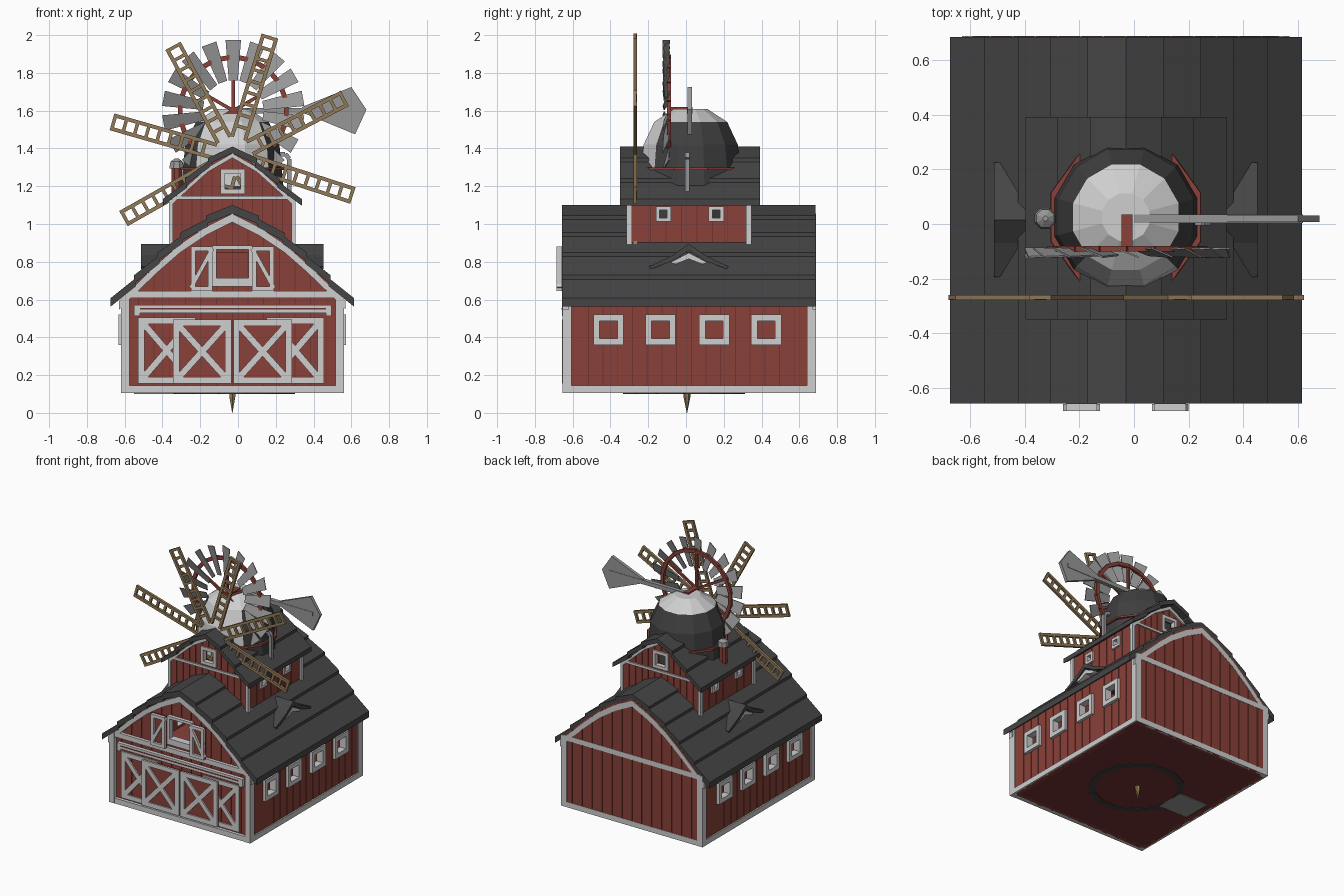
import bpy, bmesh
from math import sin, cos, radians, tau
from mathutils import Vector

if "Cube" in bpy.data.objects:
    bpy.data.objects.remove(bpy.data.objects["Cube"])

CX, CY = -0.03, 0.015


def material(name, r, g, b):
    m = bpy.data.materials.new(name)
    m.use_nodes = True
    m.diffuse_color = (r, g, b, 1)
    m.node_tree.nodes["Principled BSDF"].inputs["Base Color"].default_value = (r, g, b, 1)
    return m


RED = material("barn red", .25, .052, .04)
DARK_RED = material("dark red", .16, .034, .028)
WHITE = material("white trim", .62, .62, .62)
ROOF = material("charcoal roof", .06, .06, .06)
DARK = material("dark tower", .05, .05, .05)
METAL = material("grey metal", .31, .31, .31)
WOOD = material("wood", .29, .195, .095)


# A piece is a flat outline plus the vector it is extruded along
def prism(axis, pts, a, b):
    if axis == "y":
        return [Vector((u, a, v)) for u, v in pts], Vector((0, b - a, 0))
    if axis == "x":
        return [Vector((a, u, v)) for u, v in pts], Vector((b - a, 0, 0))
    return [Vector((u, v, a)) for u, v in pts], Vector((0, 0, b - a))


def rect(axis, u0, u1, v0, v1, a, b):
    return prism(axis, [(u0, v0), (u1, v0), (u1, v1), (u0, v1)], a, b)


def bar(p, q, w, a, b, axis="y"):
    p, q = Vector(p), Vector(q)
    n = Vector((p.y - q.y, q.x - p.x)).normalized() * w / 2
    return prism(axis, [p - n, q - n, q + n, p + n], a, b)


def frame(axis, u0, u1, v0, v1, w, a, b):
    return [rect(axis, u0, u0 + w, v0, v1, a, b), rect(axis, u1 - w, u1, v0, v1, a, b),
            rect(axis, u0 + w, u1 - w, v0, v0 + w, a, b), rect(axis, u0 + w, u1 - w, v1 - w, v1, a, b)]


def finish(name, bm, mats):
    bmesh.ops.recalc_face_normals(bm, faces=bm.faces)
    me = bpy.data.meshes.new(name)
    bm.to_mesh(me)
    bm.free()
    for m in mats:
        me.materials.append(m)
    bpy.context.collection.objects.link(bpy.data.objects.new(name, me))


def build(name, mat, pieces):
    bm = bmesh.new()
    for pts, off in pieces:
        a = [bm.verts.new(p) for p in pts]
        b = [bm.verts.new(p + off) for p in pts]
        bm.faces.new(a)
        bm.faces.new(b[::-1])
        for i in range(len(a)):
            j = (i + 1) % len(a)
            bm.faces.new((a[i], b[i], b[j], a[j]))
    finish(name, bm, [mat])


def lathe(name, mats, x, y, profile, n=12, rule=lambda c: 0):
    bm = bmesh.new()
    rings = [[bm.verts.new((x + r * cos(tau * (i + .5) / n), y + r * sin(tau * (i + .5) / n), z))
              for i in range(n)] for r, z in profile]
    for lo, hi in zip(rings, rings[1:]):
        for i in range(n):
            j = (i + 1) % n
            bm.faces.new((lo[i], lo[j], hi[j], hi[i]))
    bm.faces.new(rings[-1])
    bm.faces.new(rings[0][::-1])
    for f in bm.faces:
        f.material_index = rule(f.calc_center_median())
    finish(name, bm, mats)


def height(profile, d):
    d = abs(d)
    for (d0, z0), (d1, z1) in zip(profile, profile[1:]):
        if d <= d1:
            return z0 + (z1 - z0) * (d - d0) / (d1 - d0)
    return profile[-1][1]


# Vertical boards with recessed dark gaps, left open at the given openings
def board_wall(name, axis, u0, u1, lo, top, openings, face, inward, step=.08, gap=.005):
    count = round((u1 - u0) / step)
    cuts = {round(u0 + (u1 - u0) * i / count + s, 4) for i in range(1, count) for s in (-gap / 2, gap / 2)}
    cuts |= {u0, u1} | {u for o in openings for u in o[:2]}
    cuts = sorted(cuts)
    boards, gaps = [], []
    for a, b in zip(cuts, cuts[1:]):
        m = (a + b) / 2
        k = (m - u0) / (u1 - u0) * count
        groove = abs(k - round(k)) * (u1 - u0) / count < gap / 2 and 0 < round(k) < count
        spans, base = [], lo
        for o in openings:
            if o[0] < m < o[1]:
                spans.append((base, base, o[2], o[2]))
                base = o[3]
        spans.append((base, base, top(b), top(a)))
        f = face + inward * .006 if groove else face
        for z in spans:
            piece = prism(axis, list(zip((a, b, b, a), z)), f, face + inward * .035)
            (gaps if groove else boards).append(piece)
    build(name, RED, boards)
    build(name + "_gaps", DARK_RED, gaps)


# Stepped roof boards on both sides of the ridge
def board_roof(name, profile, y0, y1, t):
    pieces = []
    for s in (1, -1):
        for (d0, z0), (d1, z1) in zip(profile, profile[1:]):
            a = max(d0 - .01, 0)
            pts = [(a, z0), (d1, z1 + .014), (d1, z1 + .014 - t), (a, z0 - t)]
            pieces.append(prism("y", [(CX + s * d, z) for d, z in pts], y0, y1))
    build(name, ROOF, pieces)


def barge(profile, drop, w, end, a, b):
    ds = [d for d, z in profile if d < end] + [end]
    out = []
    for s in (1, -1):
        for p, q in zip(ds, ds[1:]):
            zp, zq = height(profile, p) - drop, height(profile, q) - drop
            out.append(prism("y", [(CX + s * p, zp), (CX + s * q, zq),
                                   (CX + s * q, zq - w), (CX + s * p, zp - w)], a, b))
    return out


# Main barn
MAIN = [(0, 1.1), (.14, 1.03), (.275, .94), (.395, .835), (.52, .715), (.645, .593)]
HALF, FRONT, BACK, BASE = .58, -.63, .686, .105
main_top = lambda x: height(MAIN, x - CX) - .03
loft = (-.13, .07, .69, .87)
wins = [(c - .05, c + .05, .39, .49) for c in (-.41, -.135, .15, .425)]
board_wall("front_wall", "y", CX - HALF, CX + HALF, BASE, main_top, [loft], FRONT, 1)
board_wall("back_wall", "y", CX - HALF, CX + HALF, BASE, main_top, [], BACK, -1)
build("floor", DARK_RED, [rect("z", CX - HALF, CX + HALF, FRONT, BACK, BASE, BASE + .02)])
build("inner_room", RED, [rect("z", CX - .25, CX + .25, -.53, .55, .12, .62)])
trim = []
for s, side in ((1, "left"), (-1, "right")):
    board_wall(side + "_wall", "x", FRONT + .035, BACK - .035, BASE, lambda y: .63, wins, CX + s * HALF, -s)
    edge = sorted((CX + s * .545, CX + s * .59))
    for a, b in ((-.655, -.605), (.64, .688)):
        trim.append(rect("z", *edge, a, b, BASE, .64))
    trim.append(rect("x", -.605, .64, BASE, .145, CX + s * .57, CX + s * .59))
    for a, b, c, d in wins:
        trim += frame("x", a - .03, b + .03, c - .03, d + .03, .033, CX + s * .55, CX + s * .602)
for a, b in ((-.653, -.62), (.67, .688)):
    trim += barge(MAIN, .045, .045, .6, a, b)
    trim.append(rect("y", CX - .57, CX + .57, .607, .645, a, b))
    trim.append(rect("y", CX - .55, CX + .55, BASE, .145, a, b))
build("barn_trim", WHITE, trim)
board_roof("barn_roof", MAIN, -.657, .685, .045)

# Sliding doors with cross braces, rail above
def braced_door(x0, x1, z0, z1, a, b):
    e = .017
    return frame("y", x0, x1, z0, z1, .034, a, b) + [
        bar((x0 + e, z0 + e), (x1 - e, z1 - e), .034, a, b),
        bar((x0 + e, z1 - e), (x1 - e, z0 + e), .034, a, b)]

build("outer_doors", WHITE, braced_door(-.53, -.225, .155, .505, -.64, -.628)
      + braced_door(.15, .455, .155, .505, -.64, -.628))
inner = ((-.345, -.035), (-.025, .285))
build("inner_door_panels", RED, [rect("y", a, b, .155, .495, -.646, -.64) for a, b in inner])
build("inner_doors", WHITE, [p for a, b in inner for p in braced_door(a, b, .155, .495, -.656, -.646)])
build("door_rail", WHITE, [rect("y", -.55, .495, .53, .572, -.656, -.63)]
      + [rect("y", a, a + .03, .512, .54, -.656, -.63) for a in (-.55, .465)])
build("rail_groove", DARK_RED, [rect("y", -.52, .465, .548, .556, -.658, -.655)])

# Loft opening and its open shutters
build("loft_frame", WHITE, frame("y", -.135, .075, .67, .885, .02, -.655, -.61)
      + [rect("y", -.115, .055, .685, .715, -.655, -.6)])
shutters, panels = [], []
for a, b in ((-.25, -.135), (.075, .19)):
    p, q = ((a, .66), (b, .87)) if a < CX else ((a, .87), (b, .66))
    shutters += frame("y", a, b, .645, .88, .024, -.685, -.66) + [bar(p, q, .022, -.685, -.66)]
    panels.append(rect("y", a, b, .645, .88, -.668, -.655))
build("loft_shutters", WHITE, shutters)
build("shutter_panels", RED, panels)

# Small winged dormers on both roof slopes
half = [(0, .895), (.085, .835), (.21, .775)]
outline = [(CY - u, z) for u, z in half[::-1]] + [(CY + u, z) for u, z in half[1:]]
inside = [(CY + .2, .762), (CY + .085, .805), (CY, .86), (CY - .085, .805), (CY - .2, .762)]
arch = [(CY - .1, .795), (CY, .848), (CY + .1, .795), (CY + .07, .788), (CY, .815), (CY - .07, .788)]
for s, side in ((1, "left"), (-1, "right")):
    build(side + "_dormer", ROOF, [prism("x", outline + inside, CX + s * .25, CX + s * .483)])
    build(side + "_dormer_trim", WHITE, [prism("x", arch, CX + s * .3, CX + s * .475)])

# Upper house
UP = [(0, 1.41), (.13, 1.335), (.25, 1.227), (.368, 1.118)]
up_top = lambda x: height(UP, x - CX) - .025
gable_win = (-.07, .015, 1.18, 1.27)
trim = []
for face, inward, name in ((-.306, 1, "upper_front_wall"), (.338, -1, "upper_back_wall")):
    board_wall(name, "y", CX - .32, CX + .32, .85, up_top, [gable_win], face, inward, .055)
    a, b = face - inward * .01, face + inward * .02
    trim += barge(UP, .035, .025, .335, a, b) + [rect("y", CX - .32, CX + .32, 1.13, 1.148, a, b)]
    trim += frame("y", -.093, .038, 1.16, 1.292, .024, a, b)
    trim += [rect("y", CX + s * .324 - .01, CX + s * .324 + .01, .87, 1.13, a, b) for s in (1, -1)]
up_wins = [(c - .022, c + .022, 1.03, 1.075) for c in (-.12, .16)]
for s, side in ((1, "left"), (-1, "right")):
    board_wall("upper_" + side + "_wall", "x", -.27, .303, .85, lambda y: 1.13, up_wins, CX + s * .32, -s)
    for a, b, c, d in up_wins:
        trim += frame("x", a - .018, b + .018, c - .018, d + .018, .02, CX + s * .3, CX + s * .333)
build("upper_trim", WHITE, trim)
board_roof("upper_roof", UP, -.35, .392, .035)

# Domed tower, pale on the crown and down the front
lathe("tower", [DARK, WHITE], CX, .025,
      [(.29, .95), (.28, 1.2), (.258, 1.42), (.2, 1.54), (.09, 1.61)],
      rule=lambda c: int(c.z > 1.56 or (c.z > 1.25 and c.y < -.15)))
lathe("tower_band", [RED], CX, .025, [(.29, 1.285), (.288, 1.3)], 10)

# Chimney and bent pipe
lathe("chimney", [RED], -.325, .02, [(.03, 1.1), (.03, 1.3)], 8)
lathe("chimney_cap", [METAL], -.325, .02, [(.042, 1.295), (.035, 1.33), (.01, 1.347)], 8)
path = [(.272, 1.15), (.272, 1.345), (.25, 1.37), (.2, 1.37)]
build("bent_pipe", METAL, [bar(p, q, .024, -.006, .018) for p, q in zip(path, path[1:])])

# Wind wheel with twisted blades
WX, WZ, N = -.025, 1.6, 18


def polar(r, a, x=WX, z=WZ):
    return Vector((x + r * cos(a), z + r * sin(a)))


blades, wheel = [], []
for i in range(N):
    a = tau * (i + .5) / N
    quad = []
    for r, w in ((.16, -.024), (.375, -.041), (.375, .041), (.16, .024)):
        p = polar(r, a) + Vector((-sin(a), cos(a))) * w
        quad.append(Vector((p.x, -.108 + w * .4, p.y)))
    blades.append((quad, Vector((0, .006, 0))))
    wheel.append(bar(polar(.285, a), polar(.285, a + tau / N), .026, -.1, -.08))
    if i % 3 == 1:
        wheel.append(bar(polar(0, a), polar(.285, a), .018, -.1, -.085))
build("wheel_blades", METAL, blades)
build("wheel_rim", RED, wheel)
build("wheel_shaft", RED, [rect("z", WX - .02, WX + .02, -.1, .035, WZ - .02, WZ + .02)])

# Tail vane
build("tail_beam", METAL, [rect("y", 0, .62, 1.585, 1.615, .004, .034)])
build("tail_vane", METAL, [prism("y", [(.34, 1.59), (.34, 1.62), (.6, 1.725), (.68, 1.605), (.62, 1.475)],
                                 .007, .031)])

# Lattice sails
sails = []
for k in range(8):
    a = radians(-18 + 45.5 * k)
    side = Vector((-sin(a), cos(a))) * .036
    at = lambda r: polar(r, a, -.026, 1.357)
    sails += [bar(at(.1) + s * side, at(.667) + s * side, .02, -.278, -.26) for s in (1, -1)]
    sails += [bar(at(.658 - .062 * j) - side, at(.658 - .062 * j) + side, .018, -.277, -.261) for j in range(9)]
build("lattice_sails", WOOD, sails)

# Underside ring, hatch and spike
ring = [polar(.31, tau * i / 14, CX, -.01) for i in range(15)]
build("underside_ring", DARK, [bar(p, q, .042, BASE - .005, BASE + .005, "z") for p, q in zip(ring, ring[1:])])
build("underside_hatch", METAL, [rect("z", -.55, -.31, -.1, .12, BASE - .006, BASE + .002)])
lathe("spike", [WOOD], CX, .005, [(.001, 0), (.018, .085), (.018, .11)], 6)
